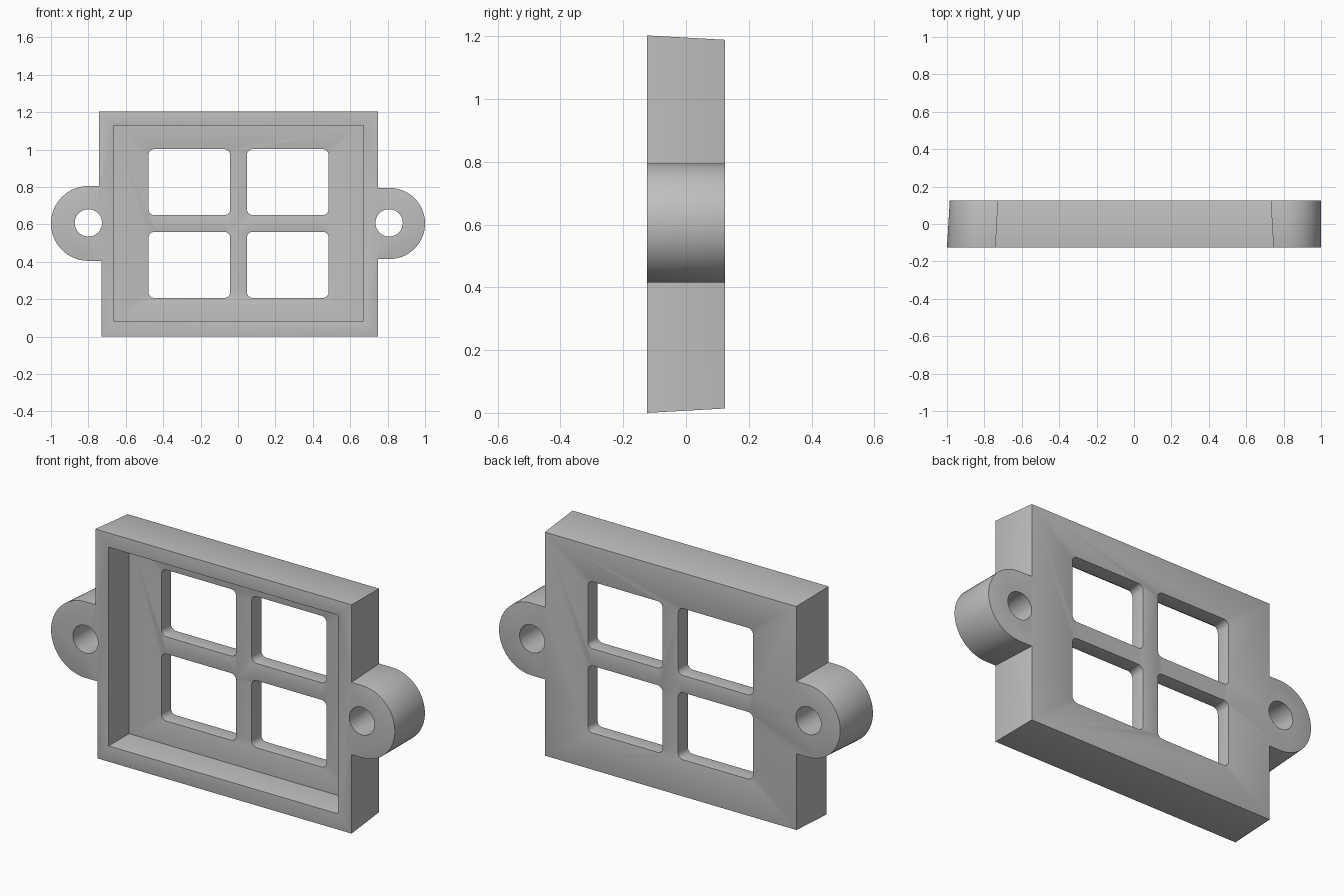
import bpy, bmesh
from math import pi, cos, sin

cube = bpy.data.objects.get("Cube")
if cube:
    bpy.data.objects.remove(cube, do_unlink=True)

HALF = 0.125          # half depth of the frame
FLOOR = 0.045         # y where the front recess ends
MID = 0.605           # height of the mounting lugs


def arc(cx, cz, r, start, end, steps):
    angles = [start + (end - start) * i / steps for i in range(steps + 1)]
    return [(cx + r * cos(a), cz + r * sin(a)) for a in angles]


def loft(name, front, back, y0, y1):
    """Solid between two outlines with the same number of points."""
    bm = bmesh.new()
    a = [bm.verts.new((x, y0, z)) for x, z in front]
    b = [bm.verts.new((x, y1, z)) for x, z in back]
    bm.faces.new(a)
    bm.faces.new(b[::-1])
    for i in range(len(a)):
        j = (i + 1) % len(a)
        bm.faces.new((a[j], a[i], b[i], b[j]))
    bmesh.ops.recalc_face_normals(bm, faces=bm.faces)
    mesh = bpy.data.meshes.new(name)
    bm.to_mesh(mesh)
    bm.free()
    obj = bpy.data.objects.new(name, mesh)
    bpy.context.collection.objects.link(obj)
    return obj


def outline(t, lug_r, lug_x):
    """Frame with a rounded lug on each side, inset by the draft t."""
    left, right, low, high = -0.743 + t, 0.748 - t, t, 1.203 - t
    pts = [(-0.73, low), (right, low), (right, MID - 0.19)]
    pts += arc(0.81, MID, 0.19, -pi / 2, pi / 2, 32)
    pts += [(right, MID + 0.19), (right, high), (left, high), (left, MID + lug_r)]
    pts += arc(lug_x, MID, lug_r, pi / 2, 3 * pi / 2, 32)
    pts += [(-0.73, MID - lug_r)]
    return pts


def rounded_rect(x0, x1, z0, z1, r):
    pts = []
    corners = [(x1 - r, z1 - r), (x0 + r, z1 - r), (x0 + r, z0 + r), (x1 - r, z0 + r)]
    for i, (cx, cz) in enumerate(corners):
        pts += arc(cx, cz, r, i * pi / 2, (i + 1) * pi / 2, 6)
    return pts


# Outer body with slightly drafted sides
frame = loft("window_frame", outline(0, 0.2, -0.8), outline(0.014, 0.19, -0.795), -HALF, HALF)

# Cutters: front recess, four panes, two screw holes
rect = [(-0.665, 0.083), (0.67, 0.083), (0.67, 1.128), (-0.665, 1.128)]
cutters = [loft("recess_cutter", rect, rect, -0.3, FLOOR)]
for x0, x1 in ((-0.478, -0.042), (0.048, 0.484)):
    for z0, z1 in ((0.207, 0.56), (0.65, 1.002)):
        pane = rounded_rect(x0, x1, z0, z1, 0.03)
        cutters.append(loft("pane_cutter", pane, pane, -0.3, 0.3))
for x in (-0.8, 0.808):
    hole = arc(x, MID + 0.003, 0.073, 0, 2 * pi, 40)[:-1]
    cutters.append(loft("screw_hole_cutter", hole, hole, -0.3, 0.3))

for cutter in cutters:
    mod = frame.modifiers.new("cut", 'BOOLEAN')
    mod.operation, mod.solver, mod.object = 'DIFFERENCE', 'EXACT', cutter
mesh = bpy.data.meshes.new_from_object(frame.evaluated_get(bpy.context.evaluated_depsgraph_get()))
frame.modifiers.clear()
frame.data = mesh
for cutter in cutters:
    bpy.data.objects.remove(cutter, do_unlink=True)

# Soften the convex rims of the front, floor and back
bm = bmesh.new()
bm.from_mesh(mesh)
bmesh.ops.remove_doubles(bm, verts=bm.verts, dist=0.0001)
rims = [e for e in bm.edges
        if len(e.link_faces) == 2 and e.calc_face_angle_signed() > 1.0
        and abs(e.verts[0].co.y - e.verts[1].co.y) < 0.001]
# Screw holes keep crisp rims
rims = [e for e in rims if not all(
    min(abs(v.co.x + 0.8), abs(v.co.x - 0.808)) < 0.08 and abs(v.co.z - MID) < 0.08
    for v in e.verts)]
bmesh.ops.bevel(bm, geom=rims, offset=0.012, offset_type='OFFSET', segments=3,
                profile=0.5, affect='EDGES', clamp_overlap=True)
bm.to_mesh(mesh)
bm.free()

# Plain grey finish
grey = bpy.data.materials.new("plain_grey")
grey.use_nodes = True
color = (0.52, 0.52, 0.52, 1)
grey.diffuse_color = color
grey.node_tree.nodes["Principled BSDF"].inputs["Base Color"].default_value = color
mesh.materials.clear()
mesh.materials.append(grey)

bpy.ops.object.select_all(action='DESELECT')
frame.select_set(True)
bpy.context.view_layer.objects.active = frame
bpy.ops.object.shade_smooth_by_angle(angle=pi / 5)
